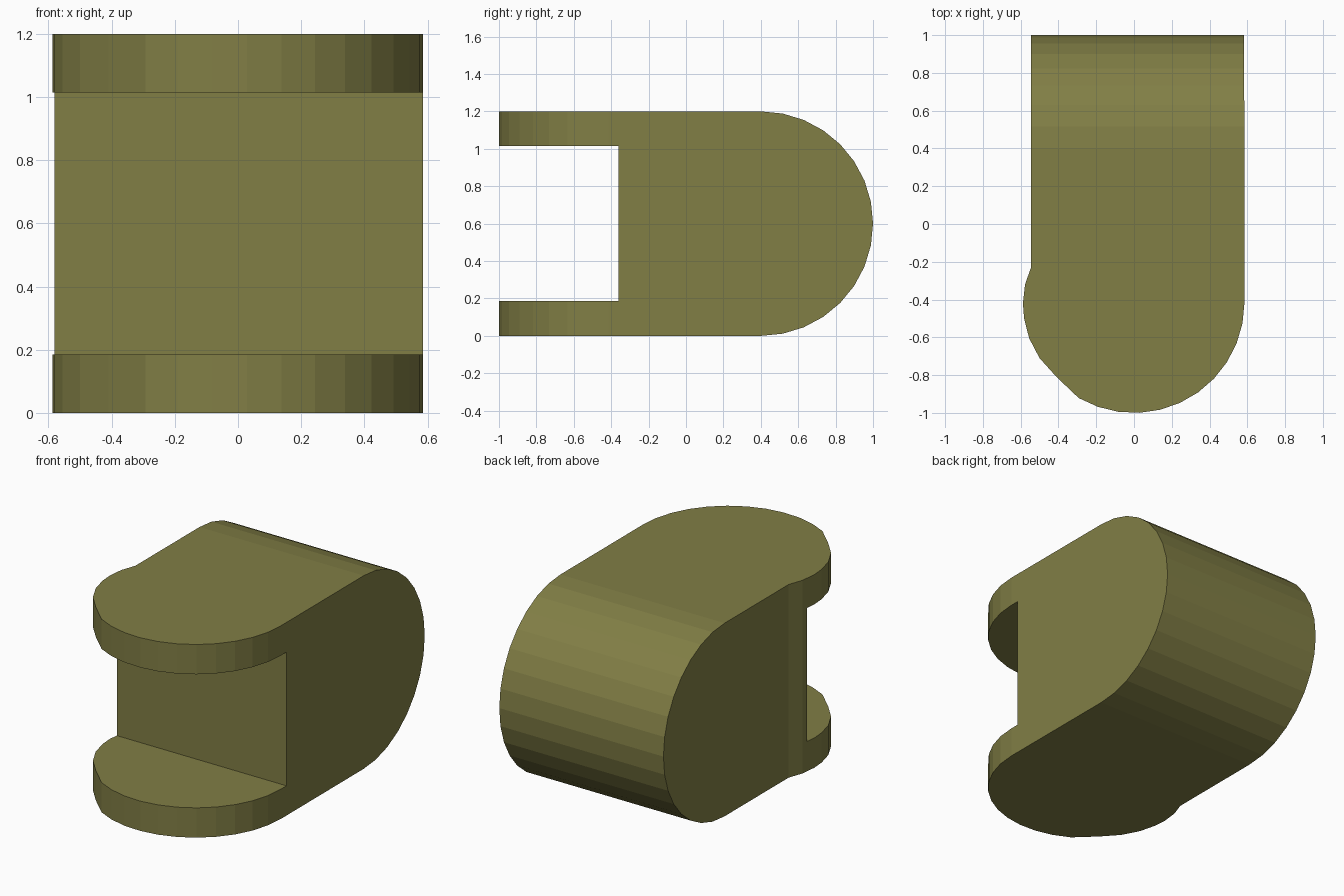
import bpy, bmesh
from math import sin, cos, radians

if "Cube" in bpy.data.objects:
    bpy.data.objects.remove(bpy.data.objects["Cube"])


def arc(cx, cy, r, start, end, steps):
    angles = [radians(start + (end - start) * i / steps) for i in range(steps + 1)]
    return [(cx + r * cos(a), cy + r * sin(a)) for a in angles]


def prism(name, outline, to_3d, offset):
    bm = bmesh.new()
    face = bm.faces.new([bm.verts.new(to_3d(u, v)) for u, v in outline])
    ext = bmesh.ops.extrude_face_region(bm, geom=[face])
    verts = [g for g in ext["geom"] if isinstance(g, bmesh.types.BMVert)]
    bmesh.ops.translate(bm, verts=verts, vec=offset)
    bmesh.ops.recalc_face_normals(bm, faces=bm.faces)
    mesh = bpy.data.meshes.new(name)
    bm.to_mesh(mesh)
    bm.free()
    obj = bpy.data.objects.new(name, mesh)
    bpy.context.collection.objects.link(obj)
    return obj


# Side profile: rounded back, open slot between two front lugs
side = arc(0.4, 0.6, 0.6, -90, 90, 16) + [
    (-1.2, 1.2), (-1.2, 1.015), (-0.36, 1.015),
    (-0.36, 0.185), (-1.2, 0.185), (-1.2, 0)]
body = prism("clevis_body", side, lambda y, z: (-0.8, y, z), (1.6, 0, 0))

# Top outline: rounded front with a bulge on the left
plan = [(0.583, 1.2)] + arc(0, -0.415, 0.585, 0, -120, 11) + [
    (-0.41, -0.81), (-0.50, -0.71), (-0.555, -0.605), (-0.582, -0.5),
    (-0.588, -0.42), (-0.577, -0.32), (-0.545, -0.23), (-0.545, 1.2)]
cutter = prism("plan_outline_cutter", plan, lambda x, y: (x, y, -0.2), (0, 0, 1.6))
cutter.hide_render = True

# Keep only what lies inside both outlines
mod = body.modifiers.new("plan_trim", 'BOOLEAN')
mod.operation = 'INTERSECT'
mod.solver = 'EXACT'
mod.object = cutter
bpy.context.view_layer.objects.active = body
body.select_set(True)
bpy.ops.object.modifier_apply(modifier=mod.name)
bpy.data.objects.remove(cutter)

# Olive finish
olive = bpy.data.materials.new("olive")
olive.diffuse_color = (0.22, 0.21, 0.06, 1)
olive.use_nodes = True
olive.node_tree.nodes["Principled BSDF"].inputs["Base Color"].default_value = olive.diffuse_color
body.data.materials.clear()
body.data.materials.append(olive)
